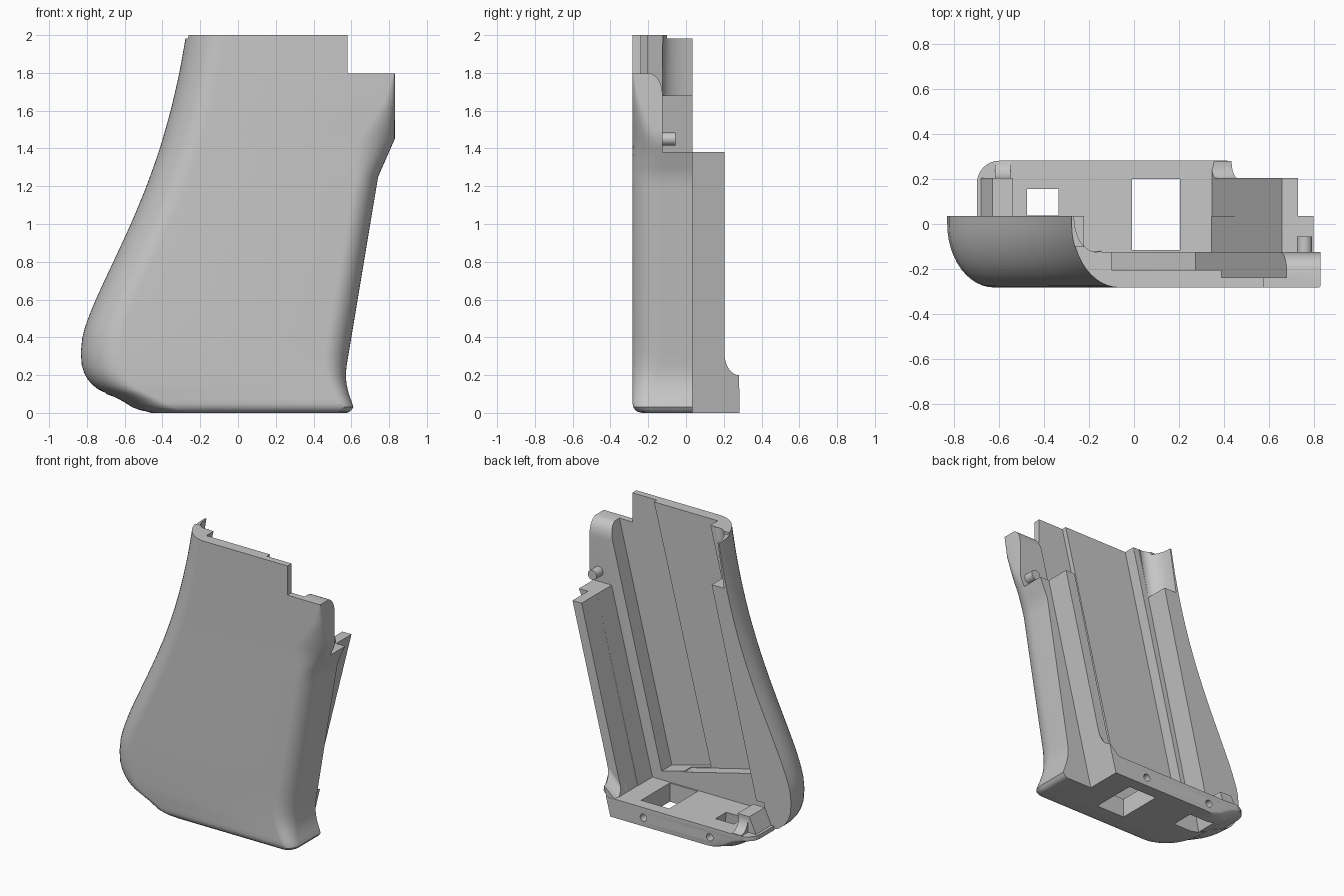
import bpy, bmesh
from math import sin, cos, pi, sqrt

if "Cube" in bpy.data.objects:
    bpy.data.objects.remove(bpy.data.objects["Cube"], do_unlink=True)

grey = bpy.data.materials.new("plain grey")
grey.use_nodes = True
grey.diffuse_color = (0.57, 0.57, 0.57, 1)
grey.node_tree.nodes["Principled BSDF"].inputs["Base Color"].default_value = grey.diffuse_color

BACK = 0.035     # parting plane of the shell
INNER = -0.125   # inside face of the side panel
LEAN = 0.25      # slant of the well


def loft(name, rings):
    """Closed solid through rings of equal point count."""
    bm = bmesh.new()
    rows = [[bm.verts.new(p) for p in ring] for ring in rings]
    n = len(rows[0])
    for a, b in zip(rows, rows[1:]):
        for i in range(n):
            j = (i + 1) % n
            bm.faces.new((a[i], a[j], b[j], b[i]))
    bm.faces.new(rows[0][::-1])
    bm.faces.new(rows[-1])
    bmesh.ops.recalc_face_normals(bm, faces=bm.faces)
    mesh = bpy.data.meshes.new(name)
    bm.to_mesh(mesh)
    bm.free()
    mesh.materials.append(grey)
    ob = bpy.data.objects.new(name, mesh)
    bpy.context.collection.objects.link(ob)
    return ob


def prism(name, xz, y0, y1):
    return loft(name, [[(x, y, z) for x, z in xz] for y in (y0, y1)])


def rod(name, x, z, r, y0, y1):
    return prism(name, [(x + r * cos(i * pi / 12), z + r * sin(i * pi / 12)) for i in range(24)], y0, y1)


def box(name, x0, x1, y0, y1, z0, z1):
    return prism(name, [(x0, z0), (x1, z0), (x1, z1), (x0, z1)], y0, y1)


def activate(ob):
    bpy.ops.object.select_all(action='DESELECT')
    ob.select_set(True)
    bpy.context.view_layer.objects.active = ob


def cut(ob, cutters):
    activate(ob)
    for c in cutters:
        c.hide_render = True
        m = ob.modifiers.new("cut", 'BOOLEAN')
        m.operation, m.solver, m.object = 'DIFFERENCE', 'EXACT', c
        bpy.ops.object.modifier_apply(modifier=m.name)
        bpy.data.objects.remove(c, do_unlink=True)


def at(z, table):
    """Linear lookup in (z, value) pairs."""
    for (za, a), (zb, b) in zip(table, table[1:]):
        if z <= zb:
            return a + (b - a) * (z - za) / (zb - za)
    return table[-1][1]


def rounded(z, table, r=0.06):
    """Lookup averaged over a short span to soften corners."""
    if z < 0.3:
        return at(z, table)
    return sum(at(z + r * k, table) for k in (-1, -.5, 0, .5, 1)) / 5


# Outer grip shell: cross-sections stacked in height
rear = [(0, -.45), (.015, -.52), (.03, -.56), (.06, -.605), (.09, -.665), (.12, -.735), (.16, -.785),
        (.2, -.81), (.25, -.827), (.32, -.837), (.4, -.828), (.5, -.795), (.6, -.754), (.8, -.66),
        (1, -.567), (1.2, -.484), (1.4, -.413), (1.6, -.356), (1.8, -.31), (2, -.275), (2.2, -.24)]
fore = [(0, .605), (.03, .613), (.06, .601), (.1, .587), (.15, .575), (.2, .57), (.25, .575),
        (1.25, .742), (1.45, .83), (2.2, .83)]
edge = [(0, .08), (.1, .1), (.3, .16), (1.43, .15), (1.55, .085), (1.65, .04), (1.8, .004), (2.2, .004)]

heights = [0, .006, .015, .03, .05, .075, .1, .125, .15, .18, .21, .25, .32, .4]
heights += [.45 + .05 * i for i in range(32)]
rings = []
for z in heights:
    dip = 1 - min(z / .05, 1)
    tuck = 1 - sqrt(1 - dip * dip)
    front = -.283 + .05 * tuck
    left, right = rounded(z, rear), at(z, fore) - .03 * tuck
    ry = at(z, edge)
    rx = ry * (.8 if z < 1.25 else .8 + min((z - 1.25) * 3, .6))
    ring = [(left, BACK, z)]
    for i in range(13):
        a = i * pi / 24
        ring.append((left + .21 * (1 - cos(a)), front * sin(a), z))
    for i in range(11):
        a = i * pi / 20
        ring.append((right - rx * (1 - sin(a)), front + ry * (1 - cos(a)), z))
    ring.append((right, BACK, z))
    rings.append(ring)
shell = loft("grip_shell", rings)

# Hollow, stepped panel recess with a tilted floor, top notch and rear scoop
cavity = prism("cavity", [(-.63, .13), (.345, .13), (.66, 1.38), (1, 1.38), (1, 2.1), (-.12, 2.1),
                          (-.565, .27), (-.63, .27)], INNER, .5)
shallow = prism("shallow_recess", [(-.505, .38), (.1, .23), (.46, 2.1), (-.075, 2.1)], -.205, 0)
deep = prism("deep_recess", [(-.05, .275), (.275, .19), (.755, 2.1), (.415, 2.1)], -.238, 0)
notch = box("notch", .58, 1, -.5, .5, 1.797, 2.1)
curl_top = box("curl_top", -.5, -.1, -.1, .1, 1.982, 2.1)
scoop = loft("scoop", [[(c + .095 * cos(i * pi / 16), BACK + .16 * sin(i * pi / 16), z) for i in range(32)]
                       for c, z in ((-.222, 1.68), (-.153, 2.1))])

# Rounding along the top back edge of the front flange
arc = [(INNER - .08 * (1 - sin(i * pi / 16)), 1.8 - .11 * (1 - cos(i * pi / 16))) for i in range(9)]
flange_yz = arc + [(-.05, 1.69), (-.05, 1.85), (-.205, 1.85)]
flange_round = loft("flange_round", [[(x, y, z) for y, z in flange_yz] for x in (.6, 1)])


def well_holes():
    small = loft("small_window", [[(a, c, z), (b, c, z), (b, d, z), (a, d, z)] for a, b, c, d, z in
                                  ((-.52, -.31, .02, .18, -.01), (-.47, -.34, .04, .152, .15))])
    return [box("large_window", -.01, .205, -.115, .2, -.1, .16), small]


cut(shell, [cavity, shallow, deep, notch, curl_top, scoop, flange_round] + well_holes())

# Bottom plate with a rounded rear corner
rings = []
for z, left in ((0, -.46), (.03, -.56), (.08, -.64), (.1, -.7), (.13, -.7)):
    right = .385 + LEAN * z
    ring = [(right, BACK, z), (right, .282, z)]
    for i in range(9):
        a = i * pi / 16
        ring.append((left + .1 * (1 - sin(a)), .182 + .1 * cos(a), z))
    ring.append((left, BACK, z))
    rings.append(ring)
bottom = loft("bottom_plate", rings)
cut(bottom, well_holes() + [rod("screw_hole", x, .06, .025, .2, .3) for x in (.13, -.38)])

# Slanted front tongue
tongue = prism("front_tongue", [(.315, 0), (.66, 1.38), (.73, 1.38), (.385, 0)], BACK, .204)


# Concave gussets between the bottom plate and the uprights
def gusset(name, base, lean, ends):
    rings = []
    for x, low, high in ends:
        yz = [(.15, base), (.28, base)]
        for i in range(9):
            a = i * pi / 16
            yz.append((.28 - .077 * sin(a), low + (high - low) * (1 - cos(a))))
        yz.append((.15, high))
        rings.append([(x + lean * z, y, z) for y, z in yz])
    return loft(name, rings)


front_gusset = gusset("front_gusset", .01, LEAN, [(.315, .12, .2), (.385, .2, .32)])
rear_gusset = gusset("rear_gusset", .11, 0, [(-.62, .135, .23), (-.55, .135, .23)])

# Short rear post
post = prism("rear_post", [(-.69, .11), (-.63, .24), (-.54, .24), (-.565, .11)], BACK, .204)

# Locating pin
pin = rod("locating_pin", .76, 1.45, .034, INNER - .01, -.055)

for ob in (shell, bottom, tongue, front_gusset, rear_gusset, post, pin):
    activate(ob)
    bpy.ops.object.shade_smooth_by_angle(angle=.5)
